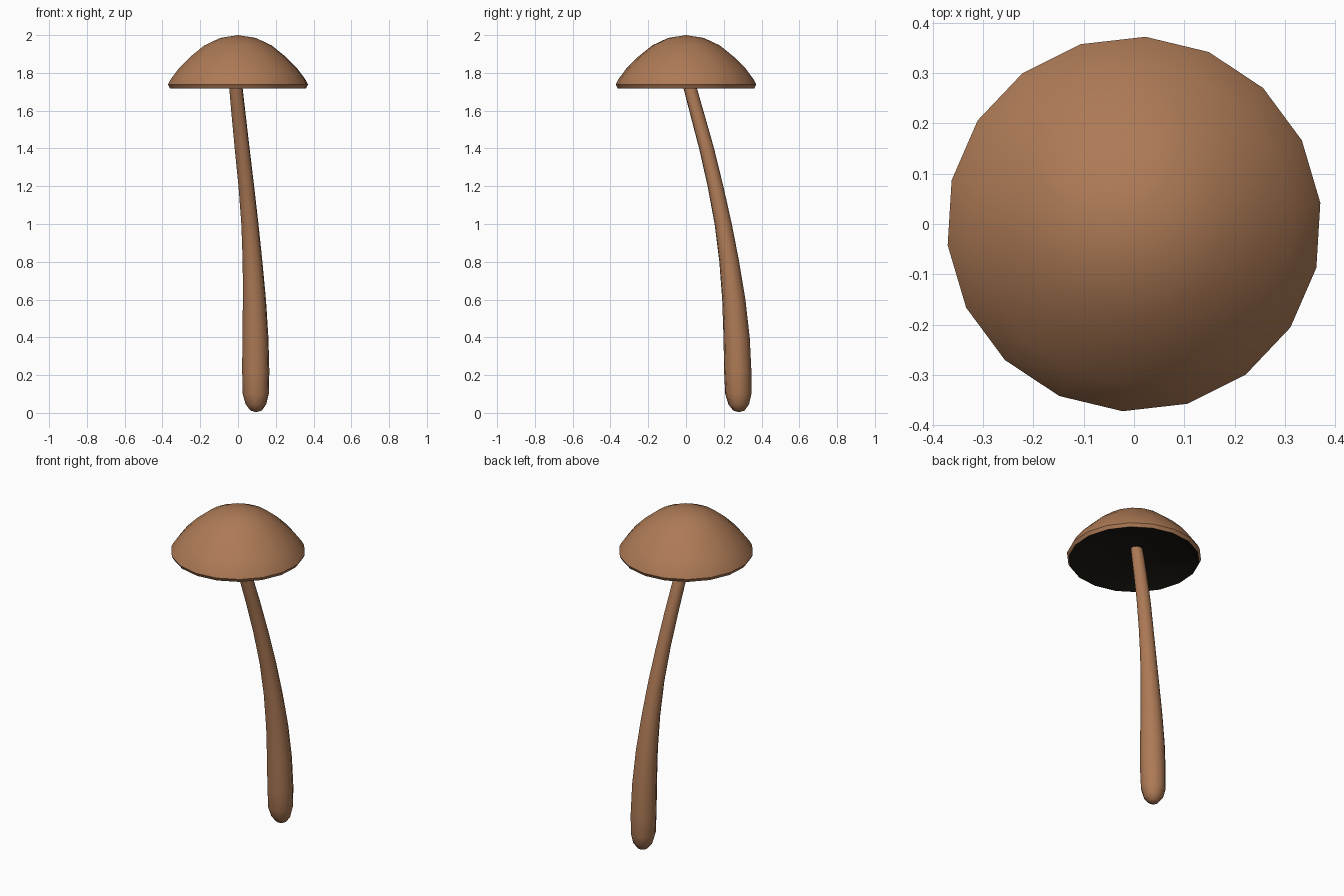
import bpy, bmesh, math

if "Cube" in bpy.data.objects:
    bpy.data.objects.remove(bpy.data.objects["Cube"])


def material(name, rgb):
    m = bpy.data.materials.new(name)
    m.diffuse_color = (*rgb, 1)
    m.use_nodes = True
    m.node_tree.nodes["Principled BSDF"].inputs["Base Color"].default_value = m.diffuse_color
    return m


def lathe(name, rings, sides, turn, mat):
    """Skin horizontal rings (x, y, z, radius); radius 0 closes to a point."""
    bm = bmesh.new()
    loops = []
    for x, y, z, r in rings:
        n = sides if r > 0 else 1
        loops.append([bm.verts.new((x + r * math.cos(turn + math.tau * i / sides),
                                    y + r * math.sin(turn + math.tau * i / sides), z))
                      for i in range(n)])
    for a, b in zip(loops, loops[1:]):
        for i in range(sides):
            j = (i + 1) % sides
            if len(a) == 1:
                bm.faces.new((a[0], b[j], b[i]))
            elif len(b) == 1:
                bm.faces.new((a[i], a[j], b[0]))
            else:
                bm.faces.new((a[i], a[j], b[j], b[i]))
    bmesh.ops.recalc_face_normals(bm, faces=bm.faces)
    mesh = bpy.data.meshes.new(name)
    bm.to_mesh(mesh)
    bm.free()
    mesh.materials.append(mat)
    ob = bpy.data.objects.new(name, mesh)
    bpy.context.collection.objects.link(ob)
    bpy.ops.object.select_all(action='DESELECT')
    ob.select_set(True)
    bpy.context.view_layer.objects.active = ob
    bpy.ops.object.shade_smooth_by_angle(angle=math.radians(50))
    return ob


brown = material("mushroom brown", (0.42, 0.195, 0.093))
dark = material("dark gills", (0.012, 0.010, 0.007))

# Domed cap with a rolled rim and shallow hollow underside
cap_profile = [(0, 1.79), (0.18, 1.77), (0.30, 1.74), (0.362, 1.718),
               (0.373, 1.738), (0.360, 1.764), (0.317, 1.822), (0.253, 1.886),
               (0.18, 1.945), (0.095, 1.985), (0, 2.0)]
cap = lathe("cap", [(0, 0, z, r) for r, z in cap_profile], 18,
            math.radians(6.5), brown)
cap.data.materials.append(dark)
for p in cap.data.polygons:
    if p.normal.z < -0.8:
        p.material_index = 1

# Curved, tapering stem with a rounded foot
lathe("stem", [(0.096, 0.28, 0.004, 0),
               (0.096, 0.28, 0.012, 0.030),
               (0.095, 0.279, 0.045, 0.055),
               (0.094, 0.277, 0.10, 0.070),
               (0.094, 0.274, 0.22, 0.073),
               (0.092, 0.268, 0.40, 0.070),
               (0.087, 0.253, 0.60, 0.062),
               (0.077, 0.229, 0.80, 0.053),
               (0.063, 0.197, 1.00, 0.046),
               (0.044, 0.156, 1.20, 0.042),
               (0.022, 0.109, 1.40, 0.040),
               (0.003, 0.060, 1.58, 0.038),
               (-0.011, 0.022, 1.72, 0.036),
               (-0.016, 0.003, 1.795, 0.034),
               (-0.016, 0.002, 1.80, 0)],
      10, math.radians(10), brown)
